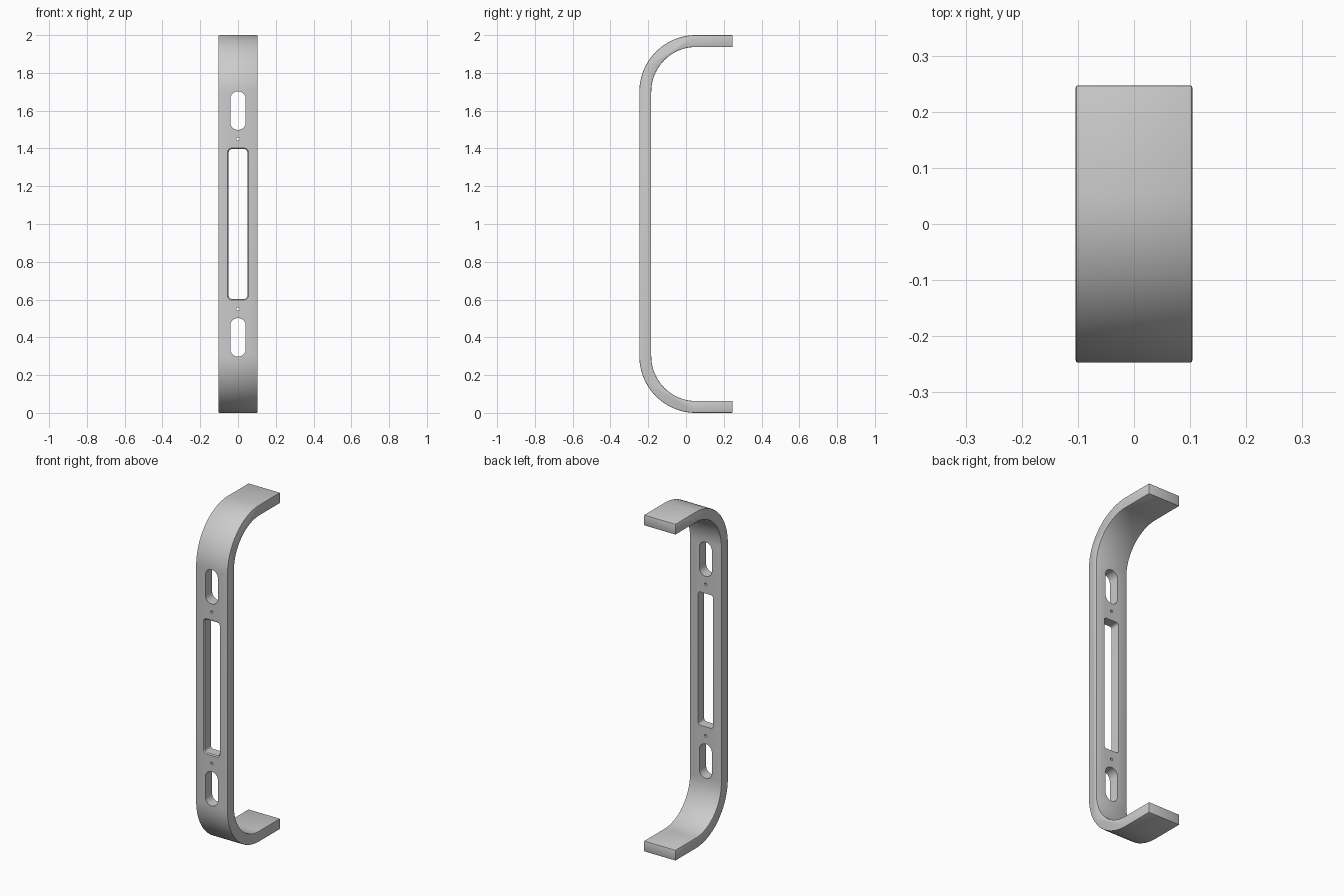
import bpy, bmesh
from math import sin, cos, pi, radians

if "Cube" in bpy.data.objects:
    bpy.data.objects.remove(bpy.data.objects["Cube"])

HALF_W, FRONT, THICK = 0.104, -0.247, 0.063
R_OUT, R_IN = 0.30, 0.237


def new_object(name, bm):
    bmesh.ops.recalc_face_normals(bm, faces=bm.faces)
    mesh = bpy.data.meshes.new(name)
    bm.to_mesh(mesh)
    bm.free()
    obj = bpy.data.objects.new(name, mesh)
    bpy.context.collection.objects.link(obj)
    return obj


def arc(cy, cz, r, a0, a1, n=24):
    return [(cy + r * cos(radians(a0 + (a1 - a0) * i / n)),
             cz + r * sin(radians(a0 + (a1 - a0) * i / n))) for i in range(n + 1)]


def rounded_rect(hw, hh, r, n=10):
    """Outline in x, z; with r == hw it becomes a slot or a circle."""
    pts = []
    for k, (sx, sz) in enumerate([(1, 1), (-1, 1), (-1, -1), (1, -1)]):
        for p in arc(sx * (hw - r), sz * (hh - r), r, 90 * k, 90 * k + 90, n):
            if not pts or (abs(p[0] - pts[-1][0]) + abs(p[1] - pts[-1][1])) > 1e-6:
                pts.append(p)
    if abs(pts[0][0] - pts[-1][0]) + abs(pts[0][1] - pts[-1][1]) < 1e-6:
        pts.pop()
    return pts


def add_cutter(bm, z, hw, hh, r, sections):
    """Loft a rounded rectangle through (y, growth) sections."""
    rings = [[bm.verts.new((x, y, z + dz)) for x, dz in rounded_rect(hw + g, hh + g, r + g)]
             for y, g in sections]
    n = len(rings[0])
    for a, b in zip(rings, rings[1:]):
        for i in range(n):
            bm.faces.new((a[i], a[(i + 1) % n], b[(i + 1) % n], b[i]))
    bm.faces.new(rings[0])
    bm.faces.new(rings[-1])


# Handle body: C-shaped strip profile extruded across x
cy = FRONT + R_OUT
end = -FRONT
outer = [(end, 2)] + arc(cy, 2 - R_OUT, R_OUT, 90, 180) + arc(cy, R_OUT, R_OUT, 180, 270) + [(end, 0)]
inner = [(end, 2 - THICK)] + arc(cy, 2 - R_OUT, R_IN, 90, 180) + arc(cy, R_OUT, R_IN, 180, 270) + [(end, THICK)]
bm = bmesh.new()
face = bm.faces.new([bm.verts.new((-HALF_W, y, z)) for y, z in outer + inner[::-1]])
ext = bmesh.ops.extrude_face_region(bm, geom=[face])
bmesh.ops.translate(bm, vec=(2 * HALF_W, 0, 0),
                    verts=[v for v in ext["geom"] if isinstance(v, bmesh.types.BMVert)])
body = new_object("handle_body", bm)

# Openings: chamfered window, two slots, two pin holes
bm = bmesh.new()
straight = [(FRONT - 0.05, 0), (FRONT + 0.15, 0)]
add_cutter(bm, 1.0, 0.049, 0.396, 0.016,
           [(FRONT - 0.05, 0.006), (FRONT, 0.006), (FRONT + 0.006, 0), (FRONT + 0.15, 0)])
for side in (-1, 1):
    add_cutter(bm, 1 + side * 0.6, 0.041, 0.102, 0.041, straight)
    add_cutter(bm, 1 + side * 0.45, 0.008, 0.008, 0.008, straight)
cutter = new_object("openings_cutter", bm)
cutter.hide_render = True

# Soft outer edges, then cut the openings
bevel = body.modifiers.new("edge_round", 'BEVEL')
bevel.width, bevel.segments = 0.004, 2
bevel.limit_method, bevel.angle_limit = 'ANGLE', radians(40)
cut = body.modifiers.new("openings", 'BOOLEAN')
cut.operation, cut.solver, cut.object = 'DIFFERENCE', 'EXACT', cutter

bpy.context.view_layer.objects.active = body
body.select_set(True)
cutter.select_set(False)
for name in ("edge_round", "openings"):
    bpy.ops.object.modifier_apply(modifier=name)
bpy.data.objects.remove(cutter, do_unlink=True)
bpy.ops.object.shade_smooth_by_angle(angle=radians(30))
